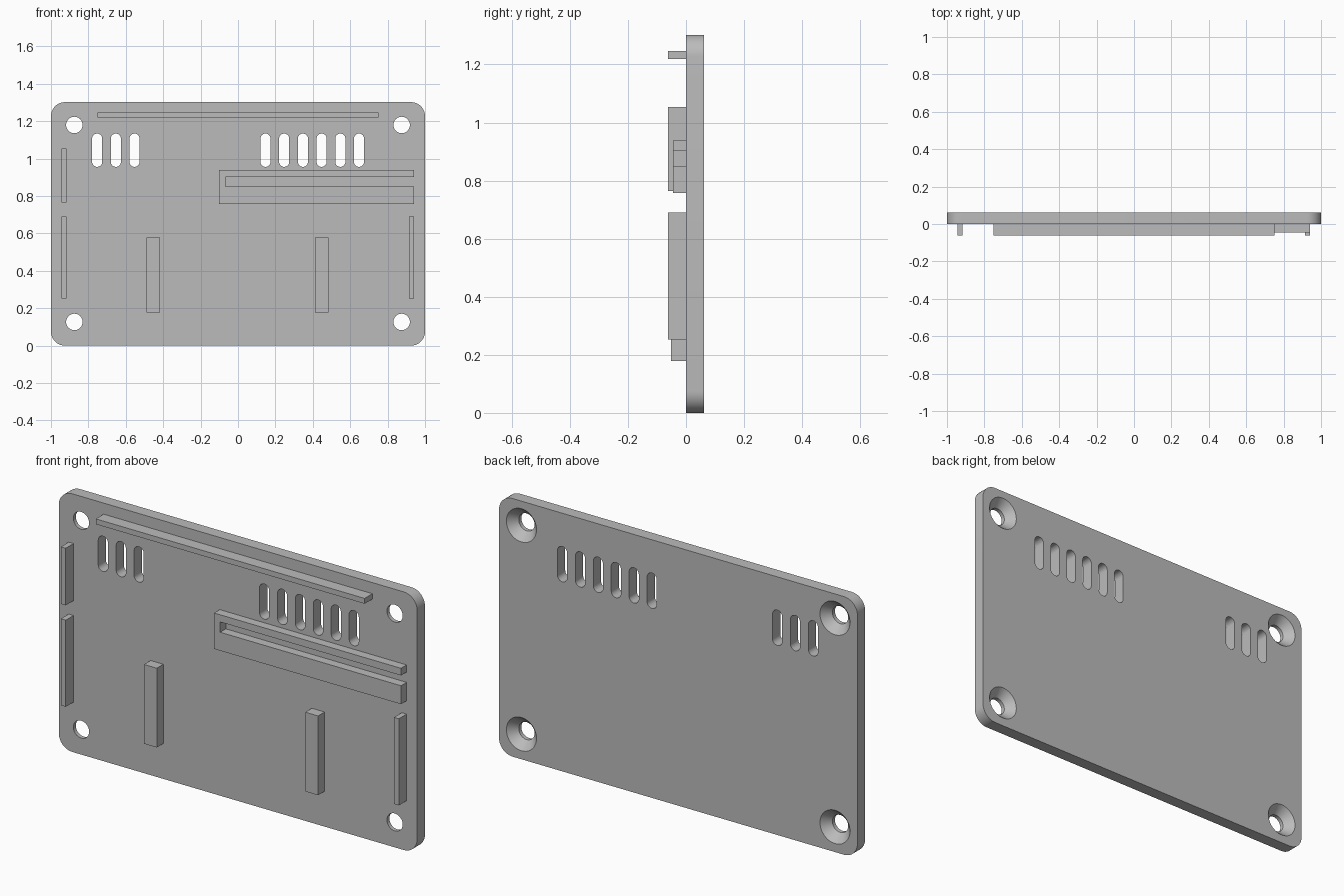
import bpy, bmesh, math

cube = bpy.data.objects.get("Cube")
if cube:
    bpy.data.objects.remove(cube, do_unlink=True)

grey = bpy.data.materials.new("plain grey")
grey.use_nodes = True
GREY = (0.5, 0.5, 0.5, 1)
grey.diffuse_color = GREY
grey.node_tree.nodes["Principled BSDF"].inputs["Base Color"].default_value = GREY

FACE, BACK = 0.0, 0.062      # front and back planes of the plate
HEIGHT = 1.302


def rounded(x0, x1, z0, z1, r, steps=10):
    """Outline of a rounded rectangle; r = half the width gives a slot or circle."""
    pts = []
    corners = [(x1 - r, z1 - r), (x0 + r, z1 - r), (x0 + r, z0 + r), (x1 - r, z0 + r)]
    for q, (cx, cz) in enumerate(corners):
        for i in range(steps + 1):
            a = (q + i / steps) * math.pi / 2
            p = (cx + r * math.cos(a), cz + r * math.sin(a))
            if not pts or math.dist(p, pts[-1]) > 1e-5:
                pts.append(p)
    if math.dist(pts[0], pts[-1]) < 1e-5:
        pts.pop()
    return pts


def circle(x, z, r):
    return rounded(x - r, x + r, z - r, z + r, r)


def loft(bm, sections):
    """Closed solid through (outline, y) sections."""
    rings = [[bm.verts.new((x, y, z)) for x, z in line] for line, y in sections]
    n = len(rings[0])
    for a, b in zip(rings, rings[1:]):
        for i in range(n):
            j = (i + 1) % n
            bm.faces.new((a[i], a[j], b[j], b[i]))
    bm.faces.new(rings[0])
    bm.faces.new(rings[-1])


def finish(name, bm):
    bmesh.ops.recalc_face_normals(bm, faces=bm.faces)
    mesh = bpy.data.meshes.new(name)
    bm.to_mesh(mesh)
    bm.free()
    mesh.materials.append(grey)
    ob = bpy.data.objects.new(name, mesh)
    bpy.context.collection.objects.link(ob)
    return ob


def raised(name, outline, depth):
    bm = bmesh.new()
    loft(bm, [(outline, FACE - depth), (outline, FACE)])
    return finish(name, bm)


def bar(name, x0, x1, z0, z1, depth=0.062):
    return raised(name, [(x0, z0), (x1, z0), (x1, z1), (x0, z1)], depth)


# Plate
bm = bmesh.new()
edge = rounded(-1, 1, 0, HEIGHT, 0.075)
loft(bm, [(edge, FACE), (edge, BACK)])
plate = finish("plate", bm)

# Vent slots and countersunk screw holes
bm = bmesh.new()
slots = [-0.753 + 0.1 * i for i in range(3)] + [0.147 + 0.1 * i for i in range(6)]
for x in slots:
    slot = rounded(x - 0.027, x + 0.027, 0.956, 1.134, 0.027)
    loft(bm, [(slot, FACE - 0.02), (slot, BACK + 0.02)])
for x in (-0.875, 0.875):
    for z in (0.127, 1.18):
        hole, sink = circle(x, z, 0.044), circle(x, z, 0.084)
        loft(bm, [(hole, FACE - 0.02), (hole, 0.02), (sink, BACK), (sink, BACK + 0.02)])
cutter = finish("hole_cutter", bm)
cutter.hide_render = True

cut = plate.modifiers.new("holes", "BOOLEAN")
cut.operation, cut.solver, cut.object = "DIFFERENCE", "EXACT", cutter
bpy.context.view_layer.objects.active = plate
plate.select_set(True)
bpy.ops.object.modifier_apply(modifier=cut.name)
bpy.data.objects.remove(cutter, do_unlink=True)
bpy.ops.object.shade_smooth_by_angle(angle=math.radians(30))

# Ribs on the front face
bar("top_rib", -0.75, 0.75, 1.219, 1.246)
bar("upper_right_rib", -0.945, -0.918, 0.765, 1.053)
bar("lower_right_rib", -0.945, -0.918, 0.253, 0.69)
bar("left_rib", 0.914, 0.941, 0.253, 0.69)
bar("right_post", -0.488, -0.417, 0.178, 0.578, 0.052)
bar("left_post", 0.412, 0.483, 0.178, 0.578, 0.052)

# Bracket with a channel open at one end
raised("channel_bracket", [(-0.102, 0.757), (0.941, 0.757), (0.941, 0.85), (-0.068, 0.85),
                           (-0.068, 0.902), (0.941, 0.902), (0.941, 0.938), (-0.102, 0.938)], 0.045)
